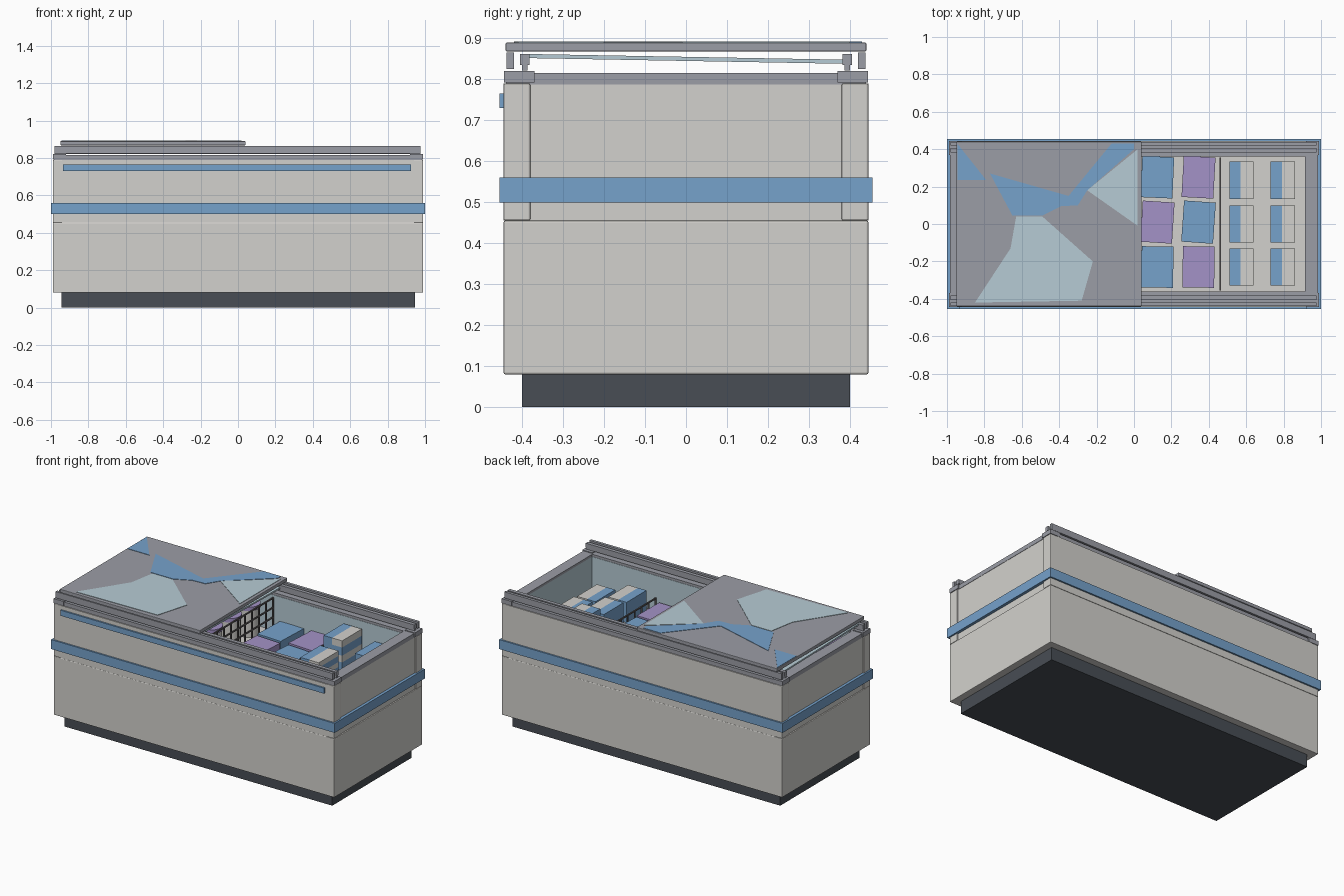
import bpy, bmesh, math, random
from mathutils import Matrix

if "Cube" in bpy.data.objects:
    bpy.data.objects.remove(bpy.data.objects["Cube"])
random.seed(4)

def mat(name, r, g, b):
    m = bpy.data.materials.new(name)
    m.diffuse_color = (r, g, b, 1)
    m.use_nodes = True
    m.node_tree.nodes["Principled BSDF"].inputs["Base Color"].default_value = m.diffuse_color
    return m

WHITE = mat("warm_white", .65, .64, .61)
DARK = mat("dark_slate", .065, .075, .09)
BLUE = mat("blue", .18, .36, .60)
GREY = mat("metal_grey", .33, .34, .38)
PALE = mat("pale_glass", .47, .60, .66)
PURPLE = mat("purple", .37, .29, .57)
WIRE = mat("wire_brown", .13, .12, .12)

def finish(name, bm, mats):
    me = bpy.data.meshes.new(name)
    bm.to_mesh(me)
    bm.free()
    for m in mats:
        me.materials.append(m)
    ob = bpy.data.objects.new(name, me)
    bpy.context.collection.objects.link(ob)
    return ob

def add_box(bm, x0, x1, y0, y1, z0, z1, idx=0):
    vs = bmesh.ops.create_cube(bm, size=1)["verts"]
    for v in vs:
        v.co = ((x0 + x1) / 2 + v.co.x * (x1 - x0),
                (y0 + y1) / 2 + v.co.y * (y1 - y0),
                (z0 + z1) / 2 + v.co.z * (z1 - z0))
    for f in {f for v in vs for f in v.link_faces}:
        f.material_index = idx
    return vs

def boxes(name, m, *dims, bevel=0):
    bm = bmesh.new()
    for d in dims:
        add_box(bm, *d)
    ob = finish(name, bm, [m])
    if bevel:
        b = ob.modifiers.new("bevel", "BEVEL")
        b.width, b.segments = bevel, 2
    return ob

def ring(name, m, X, Y, x, y, z0, z1):
    """Hollow rectangular frame, outer X by Y, inner x by y (half sizes)."""
    bm = bmesh.new()
    loops = []
    for hx, hy, z in ((X, Y, z0), (X, Y, z1), (x, y, z1), (x, y, z0)):
        loops.append([bm.verts.new((sx * hx, sy * hy, z))
                      for sx, sy in ((-1, -1), (1, -1), (1, 1), (-1, 1))])
    for k in range(4):
        a, b = loops[k], loops[(k + 1) % 4]
        for i in range(4):
            j = (i + 1) % 4
            bm.faces.new((a[i], a[j], b[j], b[i]))
    return finish(name, bm, [m])

# cabinet
boxes("plinth", DARK, (-.945, .945, -.4, .4, 0, .085))
boxes("lower_body", WHITE, (-.99, .99, -.445, .445, .08, .455), bevel=.004)
ring("upper_body", WHITE, .982, .44, .92, .365, .455, .79)
boxes("corner_posts", WHITE, *[(min(sx * .93, sx * .99), max(sx * .93, sx * .99),
      min(sy * .38, sy * .445), max(sy * .38, sy * .445), .455, .79)
      for sx in (-1, 1) for sy in (-1, 1)], bevel=.004)
boxes("front_and_back_panels", WHITE, (-.94, .94, -.445, -.40, .455, .79),
      (-.94, .94, .40, .445, .455, .79))
ring("bumper_band", BLUE, 1, .455, .975, .43, .5, .56)
boxes("front_strip", BLUE, (-.935, .925, -.455, -.44, .73, .765))
ring("liner", PALE, .925, .37, .915, .36, .56, .80)
boxes("liner_floor", WHITE, (-.92, .92, -.365, .365, .55, .575))

# rim and sliding rails
ring("rim", GREY, .984, .439, .915, .362, .788, .815)
boxes("rim_corners", GREY, *[(min(sx * .92, sx * .99), max(sx * .92, sx * .99),
      min(sy * .37, sy * .444), max(sy * .37, sy * .444), .792, .82)
      for sx in (-1, 1) for sy in (-1, 1)])
for s, side in ((-1, "front"), (1, "back")):
    ys = lambda a, b: (min(s * a, s * b), max(s * a, s * b))
    boxes(side + "_rails", GREY, (-.98, .975, *ys(.42, .438), .825, .865),
          (-.98, .975, *ys(.382, .405), .835, .862),
          (-.98, .975, *ys(.387, .400), .822, .836))

# stacked lids, upper one with glass and coloured trim
lower = boxes("lower_lid", PALE, (-.95, .03, -.40, .40, -.005, .005))
lower.matrix_world = Matrix.Translation((0, 0, .85)) @ Matrix.Rotation(-.018, 4, "X")
boxes("upper_lid", GREY, (-.95, .04, -.44, .44, .868, .890), bevel=.003)

def plate(name, m, pts, z=.8925):
    bm = bmesh.new()
    f = bm.faces.new([bm.verts.new((x, y, z)) for x, y in pts])
    ext = bmesh.ops.extrude_face_region(bm, geom=[f])["geom"]
    for v in ext:
        if isinstance(v, bmesh.types.BMVert):
            v.co.z -= .003
    bmesh.ops.recalc_face_normals(bm, faces=bm.faces)
    finish(name, bm, [m])

plate("lid_glass_front", PALE, [(-.85, -.42), (-.28, -.41), (-.22, -.20),
      (-.49, .04), (-.63, .04), (-.66, -.13)])
plate("lid_glass_back", PALE, [(.02, .40), (-.25, .18), (.02, -.01)])
plate("lid_trim_left", BLUE, [(-.945, .43), (-.945, .235), (-.79, .235)])
plate("lid_trim_middle", BLUE, [(-.77, .27), (-.65, .045), (-.49, .045), (-.39, .095),
      (-.30, .10), (-.25, .18), (0, .40), (.0, .43), (-.12, .43), (-.35, .15)])

# wire dividers
def divider(name, x, z1, rows):
    d = [(x - .004, x + .004, -.355, .355, z - .004, z + .004)
         for z in [.6 + (z1 - .6) * i / rows for i in range(rows + 1)]]
    d += [(x - .004, x + .004, y - .004, y + .004, .575, z1)
          for y in [-.351 + .0702 * i for i in range(11)]]
    boxes(name, WIRE, *d)

divider("basket_divider", .0, .785, 3)
divider("low_divider", .46, .66, 1)

# cartons: blue left half, white right half, white band on the side
bm = bmesh.new()
for cx in (.575, .795):
    for cy, top in ((.235, .765), (0, .715), (-.23, .705)):
        t = top if cx < .7 else top - .055
        h = (t - .575) / 2
        for k in range(2):
            z = .575 + k * h
            add_box(bm, cx - .065, cx + .065, cy - .1, cy + .1, z, z + h * .55, 0)
            add_box(bm, cx - .065, cx - .005, cy - .1, cy + .1, z + h * .55, z + h, 0)
            add_box(bm, cx - .005, cx + .065, cy - .1, cy + .1, z + h * .55, z + h, 1)
finish("cartons", bm, [BLUE, WHITE])

# flat bags, alternating colours and slightly turned
bm = bmesh.new()
for i, cx in enumerate((.125, .345)):
    for j, cy in enumerate((.25, .01, -.23)):
        w = .085
        vs = add_box(bm, cx - w, cx + w, cy - .11, cy + .11, .58, .645, (i + j) % 2)
        bmesh.ops.rotate(bm, verts=vs, cent=(cx, cy, .61),
                         matrix=Matrix.Rotation(random.uniform(-.08, .08), 3, "Z"))
finish("frozen_bags", bm, [BLUE, PURPLE])

# round tubs with coloured lids
bm = bmesh.new()
for cx in (-.10, -.28, -.46, -.64, -.82):
    for cy in (.25, .06, -.13, -.28):
        for r, z0, z1, idx in ((.064, .575, .745, 0), (.07, .745, .77, 1)):
            vs = bmesh.ops.create_cone(bm, cap_ends=True, segments=20, radius1=r, radius2=r,
                depth=z1 - z0, matrix=Matrix.Translation((cx, cy, (z0 + z1) / 2)))["verts"]
            for f in {f for v in vs for f in v.link_faces}:
                f.material_index = idx
                f.smooth = len(f.verts) == 4
finish("tubs", bm, [WHITE, PURPLE])
